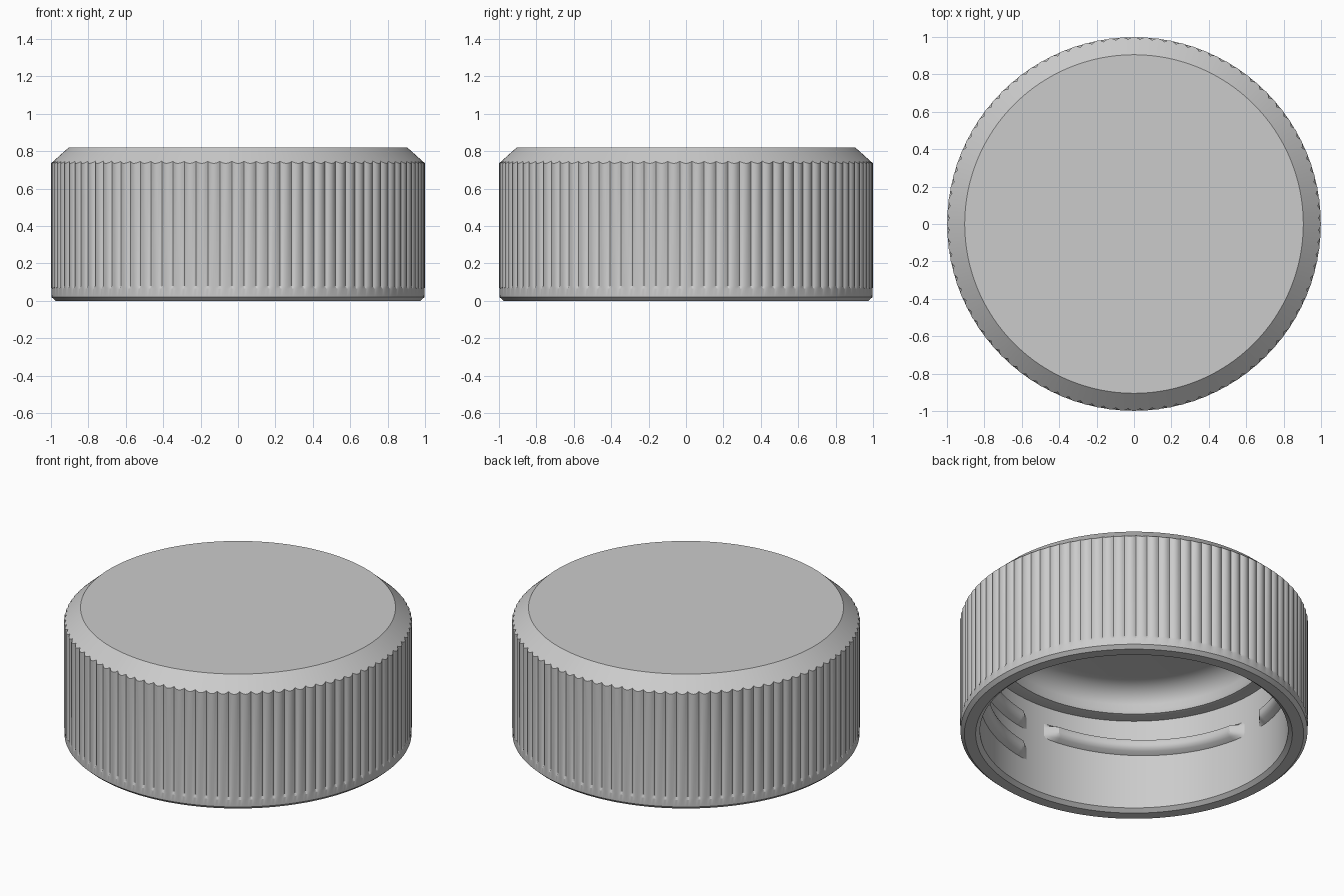
import bpy, bmesh
from math import cos, sin, pi, radians

if "Cube" in bpy.data.objects:
    bpy.data.objects.remove(bpy.data.objects["Cube"])

RIBS, STEPS = 96, 6
RIB_DEPTH = 0.013

grey = bpy.data.materials.new("light_grey_plastic")
grey.use_nodes = True
colour = (0.6, 0.6, 0.6, 1)
grey.diffuse_color = colour
grey.node_tree.nodes["Principled BSDF"].inputs["Base Color"].default_value = colour


def finish(bm, name):
    """Turn a bmesh into a smooth-shaded object with crisp edges."""
    bmesh.ops.recalc_face_normals(bm, faces=bm.faces)
    mesh = bpy.data.meshes.new(name)
    bm.to_mesh(mesh)
    bm.free()
    mesh.materials.append(grey)
    obj = bpy.data.objects.new(name, mesh)
    bpy.context.collection.objects.link(obj)
    bpy.ops.object.select_all(action='DESELECT')
    obj.select_set(True)
    bpy.context.view_layer.objects.active = obj
    bpy.ops.object.shade_smooth_by_angle(angle=radians(28))
    return obj


def bridge(bm, a, b, closed):
    n = len(a)
    for i in range(n if closed else n - 1):
        j = (i + 1) % n
        bm.faces.new((a[i], a[j], b[j], b[i]))


# Cap shell: lathe profile (radius, height, ribbed) from ceiling to top
fillet = [(0.65 + 0.15 * sin(a), 0.62 + 0.13 * cos(a), False)
          for a in [radians(15 * k) for k in range(7)]]
profile = fillet + [
    (0.81, 0.60, False), (0.83, 0.595, False), (0.885, 0.595, False),  # sealing step
    (0.885, 0.02, False), (0.91, 0.0, False),                          # inner wall, rim
    (0.975, 0.0, False), (0.997, 0.02, False), (0.998, 0.065, False),  # lower band
    (1.0, 0.08, True), (1.0, 0.735, True),                             # ribbed grip
    (0.905, 0.82, False),                                              # top bevel
]
bm = bmesh.new()
count = RIBS * STEPS
rings = []
for radius, height, ribbed in profile:
    ring = []
    for i in range(count):
        angle = 2 * pi * i / count
        # Convex ribs that meet in sharp grooves
        u = ((i + STEPS / 2) % STEPS) / (STEPS / 2) - 1
        dip = RIB_DEPTH * u * u if ribbed else 0
        r = radius - dip
        z = height + (0.9 * dip if height > 0.5 else 0)
        ring.append(bm.verts.new((r * cos(angle), r * sin(angle), z)))
    rings.append(ring)
for a, b in zip(rings, rings[1:]):
    bridge(bm, a, b, True)
bm.faces.new(rings[0])
bm.faces.new(rings[-1])
finish(bm, "cap_shell")

# Inner screw thread: helical ridge split by four vertical vent gaps
PITCH, HALF_GAP, RAMP = 0.2, 4, 5
section = [(0.0, -0.055), (0.6, -0.04), (0.9, -0.025), (1.0, -0.01),
           (1.0, 0.012), (0.9, 0.025), (0.0, 0.045)]


def thread_segment(start, end, name):
    bm = bmesh.new()
    loops = []
    for degrees in range(start, end + 1):
        a = radians(degrees)
        z = 0.48 + PITCH * (degrees - 335) / 360
        grow = min(1, (degrees - start) / RAMP, (end - degrees) / RAMP)
        loop = []
        for inward, dz in section:
            r = 0.887 - 0.05 * inward * grow
            loop.append(bm.verts.new((r * cos(a), r * sin(a), z + dz)))
        loops.append(loop)
    for a, b in zip(loops, loops[1:]):
        bridge(bm, a, b, False)
    # Face the ridge toward the cap axis
    obj = finish(bm, name)
    mid = obj.data.polygons[len(obj.data.polygons) // 2]
    if mid.normal.x * mid.center.x + mid.normal.y * mid.center.y > 0:
        obj.data.flip_normals()


for k in range(-1, 5):
    thread_segment(90 * k + HALF_GAP, 90 * (k + 1) - HALF_GAP, f"thread_segment_{k + 2}")
